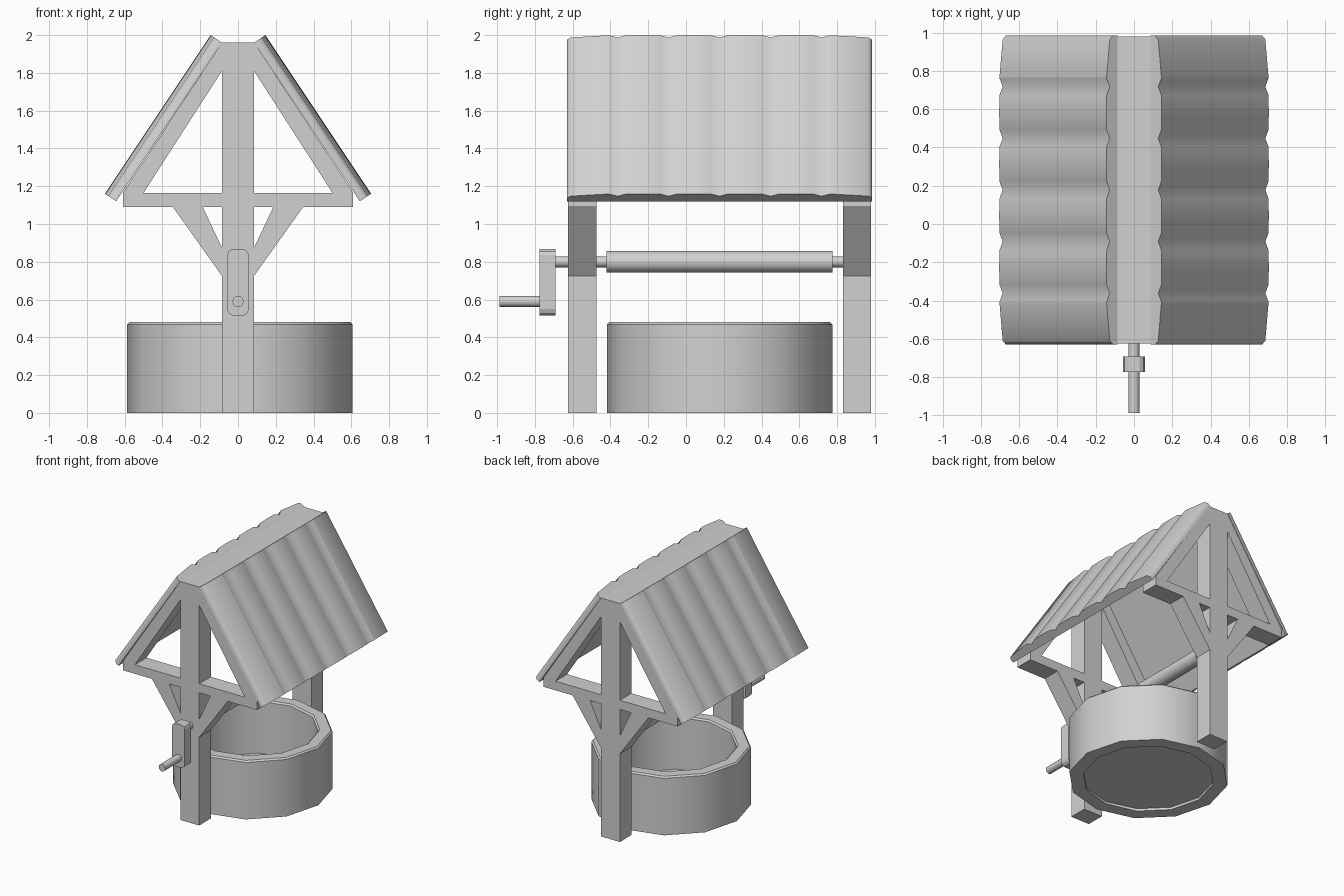
import bpy, bmesh, math
from mathutils import Vector, Matrix

cube = bpy.data.objects.get("Cube")
if cube:
    bpy.data.objects.remove(cube, do_unlink=True)

GREY = (0.64, 0.64, 0.64, 1)
mat = bpy.data.materials.new("plain grey")
mat.use_nodes = True
mat.diffuse_color = GREY
mat.node_tree.nodes["Principled BSDF"].inputs["Base Color"].default_value = GREY

MID = 0.178                     # depth centre of the well and roof
POST, DEPTH = 0.085, 0.15       # half width and depth of the timber


def finish(name, bm, smooth=None):
    bmesh.ops.recalc_face_normals(bm, faces=bm.faces)
    mesh = bpy.data.meshes.new(name)
    bm.to_mesh(mesh)
    bm.free()
    mesh.materials.append(mat)
    ob = bpy.data.objects.new(name, mesh)
    bpy.context.collection.objects.link(ob)
    if smooth:
        bpy.ops.object.select_all(action='DESELECT')
        ob.select_set(True)
        bpy.context.view_layer.objects.active = ob
        bpy.ops.object.shade_smooth_by_angle(angle=math.radians(smooth))
    return ob


def prism(name, points, sweep, smooth=None):
    """Sweep a flat outline of 3D points along a vector."""
    bm = bmesh.new()
    face = bm.faces.new([bm.verts.new(p) for p in points])
    ext = bmesh.ops.extrude_face_region(bm, geom=[face])["geom"]
    verts = [g for g in ext if isinstance(g, bmesh.types.BMVert)]
    bmesh.ops.translate(bm, verts=verts, vec=sweep)
    return finish(name, bm, smooth)


def slab(name, outline, y0, y1):
    """Front outline (x, z) given depth from y0 to y1."""
    return prism(name, [(x, y0, z) for x, z in outline], Vector((0, y1 - y0, 0)))


def rod(name, radius, y0, y1, z, sides=16):
    bm = bmesh.new()
    place = Matrix.Translation((0, (y0 + y1) / 2, z)) @ Matrix.Rotation(math.pi / 2, 4, 'X')
    bmesh.ops.create_cone(bm, cap_ends=True, segments=sides, radius1=radius,
                          radius2=radius, depth=y1 - y0, matrix=place)
    return finish(name, bm, 40)


def box(x, z0, z1):
    return [(-x, z0), (x, z0), (x, z1), (-x, z1)]


# Timber frames at the front and back
for place, y in (("front", -0.625), ("back", 0.83)):
    slab(place + "_post", box(POST, 0, 1.96), y, y + DEPTH)
    slab(place + "_crossbeam", box(0.61, 1.09, 1.165), y, y + DEPTH)
    for side, s in (("left", 1), ("right", -1)):
        rafter = [(POST, 1.96), (0.61, 1.165), (0.5, 1.165), (POST, 1.81)]
        brace = [(POST, 0.725), (0.345, 1.09), (0.187, 1.09), (POST, 0.875)]
        for part, shape in (("rafter", rafter), ("brace", brace)):
            slab(f"{place}_{side}_{part}", [(s * x, z) for x, z in shape], y, y + DEPTH)

# Ridge board closing the top of the roof
slab("ridge_board", box(POST, 1.92, 1.96), -0.625, 0.98)

# Corrugated roof panels, swept down the slope
high, low, pitch = 0.07, 0.05, 0.27
crest = [(-0.63, 0.03), (-0.61, 0.05), (MID - 2 * pitch - 0.05, high)]
for i in range(-2, 3):
    v = MID + i * pitch
    crest += [(v - 0.045, high), (v, low), (v + 0.045, high)]
    if i < 2:
        crest.append((v + pitch / 2, high + 0.002))
crest += [(MID + 2 * pitch + 0.05, high), (0.965, 0.05), (0.985, 0.03)]
section = [(-0.63, 0)] + crest + [(0.985, 0)]
for side, s in (("left", 1), ("right", -1)):
    points = [(s * (POST + 0.832 * h), y, 1.96 + 0.555 * h) for y, h in section]
    prism(side + "_roof_panel", points, Vector((s * 0.56, 0, -0.84)), 50)

# Round wall of the well: a closed ring profile turned in twelve steps
SIDES, OUT, INN, TOP, B = 12, 0.597, 0.49, 0.48, 0.012
ring = [(INN, 0), (OUT, 0), (OUT, TOP - B), (OUT - B, TOP), (INN + B, TOP), (INN, TOP - B)]
bm = bmesh.new()
loops = []
for i in range(SIDES):
    a = math.tau * i / SIDES
    loops.append([bm.verts.new((0.01 + r * math.cos(a), MID + r * math.sin(a), z))
                  for r, z in ring])
for i in range(SIDES):
    a, b = loops[i], loops[(i + 1) % SIDES]
    for j in range(len(ring)):
        k = (j + 1) % len(ring)
        bm.faces.new((a[j], b[j], b[k], a[k]))
finish("well_wall", bm, 40)

# Floor of the well
bm = bmesh.new()
bmesh.ops.create_cone(bm, cap_ends=True, segments=SIDES, radius1=INN, radius2=INN, depth=0.02,
                      matrix=Matrix.Translation((0.01, MID, 0.03))
                      @ Matrix.Rotation(math.pi / 2, 4, 'Z'))
finish("well_floor", bm)

# Winding drum, axle and crank
AXLE = 0.8
rod("winding_drum", 0.057, -0.42, 0.775, AXLE)
rod("axle", 0.029, -0.70, 0.84, AXLE, 12)
half = [(0.03, 0.515), (0.05, 0.53), (0.058, 0.55), (0.058, 0.835), (0.05, 0.855), (0.03, 0.868)]
slab("crank_arm", half + [(-x, z) for x, z in reversed(half)], -0.775, -0.692)
rod("crank_handle", 0.03, -0.987, -0.77, 0.59, 12)
